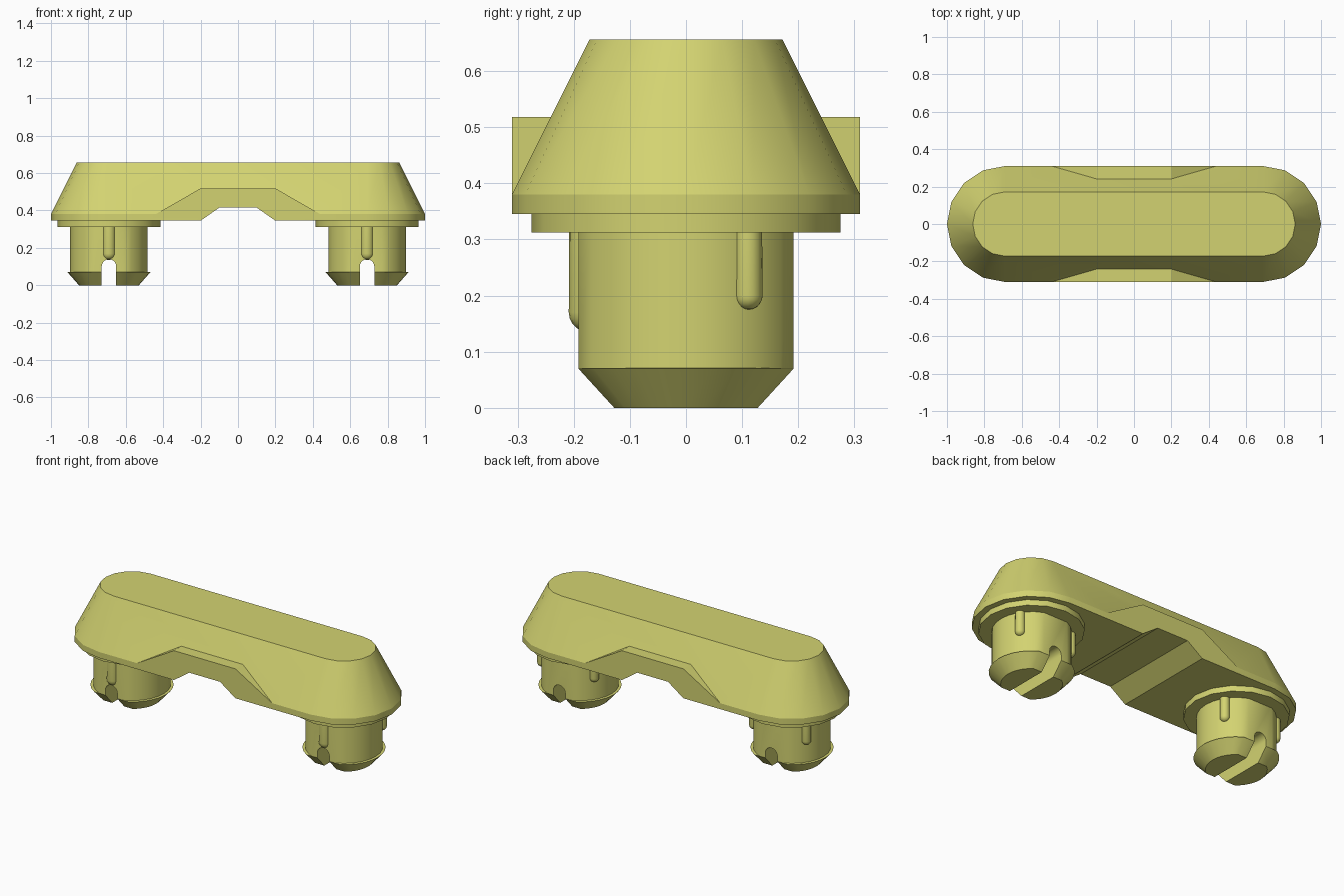
import bpy, bmesh
from math import radians, pi, sin, cos, asin

cube = bpy.data.objects.get("Cube")
if cube:
    bpy.data.objects.remove(cube, do_unlink=True)

COLOUR = (0.65, 0.65, 0.165, 1)
yellow = bpy.data.materials.new("pale_yellow")
yellow.use_nodes = True
yellow.diffuse_color = COLOUR
yellow.node_tree.nodes["Principled BSDF"].inputs["Base Color"].default_value = COLOUR

PEG_X = 0.69


def loft(name, rings):
    """Closed solid through matching rings of points."""
    bm = bmesh.new()
    loops = [[bm.verts.new(p) for p in ring] for ring in rings]
    n = len(loops[0])
    for a, b in zip(loops, loops[1:]):
        for i in range(n):
            j = (i + 1) % n
            bm.faces.new((a[i], a[j], b[j], b[i]))
    bm.faces.new(loops[0][::-1])
    bm.faces.new(loops[-1])
    bmesh.ops.recalc_face_normals(bm, faces=bm.faces)
    mesh = bpy.data.meshes.new(name)
    bm.to_mesh(mesh)
    bm.free()
    mesh.materials.append(yellow)
    ob = bpy.data.objects.new(name, mesh)
    bpy.context.collection.objects.link(ob)
    return ob


def prism(name, outline, half_depth, x=0):
    return loft(name, [[(x + px, y, pz) for px, pz in outline]
                       for y in (-half_depth, half_depth)])


def capsule_outline(r, z, segments, half_length):
    """Two half circles joined by straight sides."""
    pts = []
    for side in (1, -1):
        for i in range(segments + 1):
            a = -pi / 2 + pi * i / segments
            pts.append((side * (half_length + r * cos(a)), side * r * sin(a), z))
    return pts


def flatted_round(x, r, flat, z, segments=10):
    """Circle with its front and back cut flat."""
    limit = asin(flat / r)
    pts = []
    for side in (1, -1):
        for i in range(segments + 1):
            a = limit * (2 * i / segments - 1)
            pts.append((x + side * r * cos(a), side * r * sin(a), z))
    return pts


def circle(x, y, r, z, n):
    return [(x + r * cos(2 * pi * i / n), y + r * sin(2 * pi * i / n), z) for i in range(n)]


def combine(ob, other, operation):
    mod = ob.modifiers.new(operation, "BOOLEAN")
    mod.object, mod.operation, mod.solver = other, operation, "EXACT"
    bpy.ops.object.select_all(action="DESELECT")
    bpy.context.view_layer.objects.active = ob
    ob.select_set(True)
    bpy.ops.object.modifier_apply(modifier=mod.name)
    bpy.data.objects.remove(other, do_unlink=True)


def smooth(ob, angle=30):
    bpy.ops.object.select_all(action="DESELECT")
    bpy.context.view_layer.objects.active = ob
    ob.select_set(True)
    bpy.ops.object.shade_smooth_by_angle(angle=radians(angle))


# Tapered body with a raised arch on both long sides and a channel below
body = loft("body", [capsule_outline(r, z, 8, PEG_X)
                     for r, z in ((0.31, 0.345), (0.31, 0.38), (0.172, 0.656))])
arch = prism("arch", [(-0.44, 0.36), (-0.44, 0.38), (-0.2, 0.518),
                      (0.2, 0.518), (0.44, 0.38), (0.44, 0.36)], 0.31)
combine(body, arch, "UNION")
channel = prism("channel", [(-0.23, 0.324), (-0.1, 0.415), (0.1, 0.415), (0.23, 0.324)], 0.5)
combine(body, channel, "DIFFERENCE")
smooth(body, 25)


def rib(name, x, angle, distance, r, end_z):
    """Upright half-sunk rod with a rounded lower end."""
    cx, cy = x + distance * cos(angle), distance * sin(angle)
    rings = [circle(cx, cy, r * sin(t * pi / 10) + 0.001, end_z - r * cos(t * pi / 10), 16)
             for t in range(6)]
    rings.append(circle(cx, cy, r, 0.33, 16))
    smooth(loft(name, rings), 40)


# Pegs: collar, slotted barrel with a snap lip, and three ribs
for label, x in (("left", PEG_X), ("right", -PEG_X)):
    smooth(loft(label + "_collar", [circle(x, 0, 0.275, z, 16) for z in (0.312, 0.35)]))
    peg = loft(label + "_peg", [
        flatted_round(x, r, flat, z) for r, flat, z in
        ((0.16, 0.128, 0), (0.222, 0.192, 0.07), (0.207, 0.192, 0.071), (0.207, 0.192, 0.33))])
    top = [(0.039 * cos(pi * i / 10), 0.1 + 0.039 * sin(pi * i / 10)) for i in range(11)]
    slot = prism("slot", [(0.039, -0.1)] + top + [(-0.039, -0.1)], 0.4, x)
    combine(peg, slot, "DIFFERENCE")
    smooth(peg)
    rib(label + "_front_rib", x, -pi / 2, 0.173, 0.035, 0.17)
    for side, angle in (("left", 33), ("right", 147)):
        rib(label + "_back_rib_" + side, x, radians(angle), 0.203, 0.025, 0.2)
